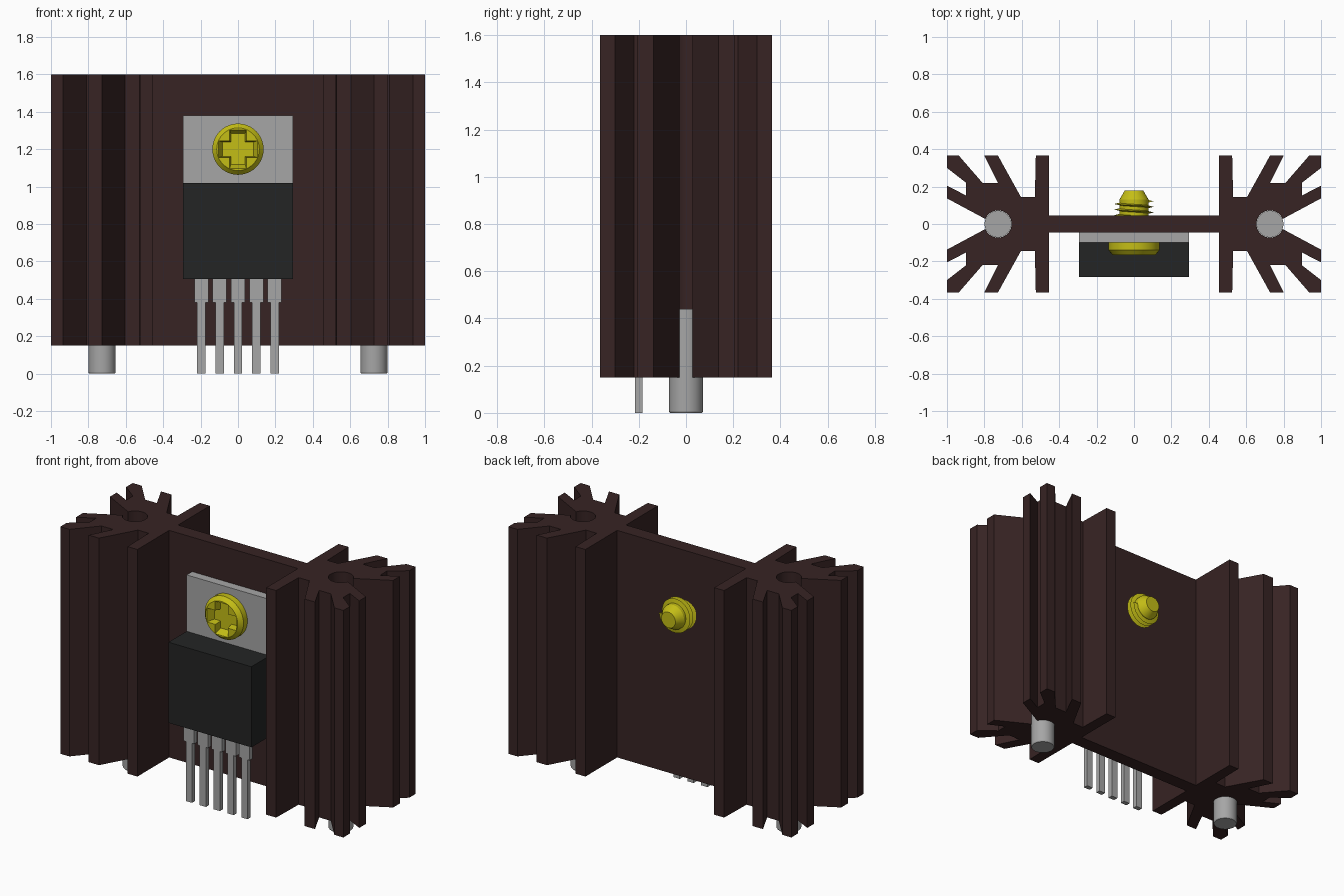
import bpy, bmesh, math
from mathutils import Vector

cube = bpy.data.objects.get("Cube")
if cube:
    bpy.data.objects.remove(cube, do_unlink=True)


def material(name, rgb):
    m = bpy.data.materials.new(name)
    m.use_nodes = True
    m.diffuse_color = (*rgb, 1)
    m.node_tree.nodes["Principled BSDF"].inputs["Base Color"].default_value = (*rgb, 1)
    return m


BROWN = material("dark brown anodised", (0.038, 0.017, 0.017))
METAL = material("bare metal", (0.38, 0.38, 0.38))
BLACK = material("black plastic", (0.017, 0.018, 0.018))
YELLOW = material("yellow zinc", (0.55, 0.51, 0.008))


def finish(bm, name, mat, smooth=False):
    bmesh.ops.recalc_face_normals(bm, faces=bm.faces)
    me = bpy.data.meshes.new(name)
    bm.to_mesh(me)
    bm.free()
    me.materials.append(mat)
    ob = bpy.data.objects.new(name, me)
    bpy.context.collection.objects.link(ob)
    if smooth:
        activate(ob)
        bpy.ops.object.shade_smooth_by_angle(angle=math.radians(30))
    return ob


def activate(ob):
    bpy.ops.object.select_all(action='DESELECT')
    ob.select_set(True)
    bpy.context.view_layer.objects.active = ob


def loft(bm, rings):
    """Join closed rings of points and cap both ends."""
    vs = [[bm.verts.new(p) for p in r] for r in rings]
    n = len(vs[0])
    for a, b in zip(vs, vs[1:]):
        for i in range(n):
            j = (i + 1) % n
            bm.faces.new((a[i], a[j], b[j], b[i]))
    bm.faces.new(vs[0])
    bm.faces.new(vs[-1])


def box(name, mat, x, y, z):
    bm = bmesh.new()
    rect = [(x[0], y[0]), (x[1], y[0]), (x[1], y[1]), (x[0], y[1])]
    loft(bm, [[(px, py, h) for px, py in rect] for h in z])
    return finish(bm, name, mat)


def circle(r, n=32):
    return [(r * math.cos(2 * math.pi * i / n), r * math.sin(2 * math.pi * i / n))
            for i in range(n)]


# Heat sink: quarter outline, mirrored front to back, then turned half round
HX, HR, SLOT = 0.727, 0.073, 0.027
quarter = [(0.455, 0.045), (0.455, 0.365), (0.525, 0.365), (0.53, 0.145),
           (0.605, 0.145), (0.727, 0.365), (0.80, 0.365), (0.727, 0.22),
           (0.81, 0.22), (0.936, 0.365), (1.0, 0.365), (1.0, 0.30),
           (0.897, 0.22), (0.897, 0.152), (1.0, 0.205), (1.0, 0.137)]
a0 = math.asin(SLOT / HR)
arc = [a0 + (2 * math.pi - 2 * a0) * i / 28 for i in range(29)]
hole = [(HX + HR * math.cos(a), HR * math.sin(a)) for a in arc]
half = quarter + hole + [(x, -y) for x, y in reversed(quarter)]
outline = half + [(-x, -y) for x, y in half]
bm = bmesh.new()
loft(bm, [[(x, y, z) for x, y in outline] for z in (0.15, 1.6)])
finish(bm, "heat_sink", BROWN, True)

# Mounting pins, pressed into the slotted holes
for side, sx in (("left", 1), ("right", -1)):
    bm = bmesh.new()
    loft(bm, [[(sx * HX + x, y, z) for x, y in circle(r)]
              for z, r in ((0, 0.068), (0.006, 0.072), (0.44, 0.072))])
    finish(bm, side + "_mounting_pin", METAL, True)

# Transistor: metal tab, plastic body and five stepped legs
box("transistor_tab", METAL, (-0.293, 0.293), (-0.1, -0.045), (0.51, 1.38))
box("transistor_body", BLACK, (-0.293, 0.293), (-0.283, -0.098), (0.505, 1.02))
for i in range(5):
    cx = (i - 2) * 0.098
    bm = bmesh.new()
    steps = [(-0.022, 0), (0.022, 0), (0.022, 0.38), (0.037, 0.38),
             (0.037, 0.52), (-0.037, 0.52), (-0.037, 0.38), (-0.022, 0.38)]
    loft(bm, [[(cx + x, y, z) for x, z in steps] for y in (-0.215, -0.185)])
    finish(bm, f"transistor_leg_{i + 1}", METAL)

# Screw head with a cross recess
SZ = 1.2
bm = bmesh.new()
loft(bm, [[(x, y, SZ + z) for x, z in circle(r, 40)]
          for y, r in ((-0.098, 0.137), (-0.14, 0.137), (-0.166, 0.114))])
head = finish(bm, "screw_head", YELLOW, True)


def cross(length, width, y):
    corner = [(width, width), (width, length), (-width, length)]
    pts = []
    for k in range(4):
        c, s = round(math.cos(k * math.pi / 2)), round(math.sin(k * math.pi / 2))
        pts += [(x * c - z * s, y, SZ + x * s + z * c) for x, z in corner]
    return pts


bm = bmesh.new()
loft(bm, [cross(0.108, 0.046, -0.175), cross(0.083, 0.038, -0.12)])
cutter = finish(bm, "recess_cutter", YELLOW)
cutter.hide_render = True
activate(head)
cut = head.modifiers.new("recess", 'BOOLEAN')
cut.object = cutter
cut.solver = 'EXACT'
# keep the cut ahead of the shading modifier
head.modifiers.move(len(head.modifiers) - 1, 0)
bpy.ops.object.modifier_apply(modifier=cut.name)
bpy.data.objects.remove(cutter, do_unlink=True)

# Screw shank with a tapered tip
bm = bmesh.new()
loft(bm, [[(x, y, SZ + z) for x, z in circle(r)]
          for y, r in ((-0.1, 0.078), (0.13, 0.078), (0.178, 0.05))])
finish(bm, "screw_shank", YELLOW, True)

# Helical thread of thin triangular section
bm = bmesh.new()
rings = []
for i in range(3 * 32 + 1):
    t = 2 * math.pi * i / 32
    y = 0.032 + 0.03 * i / 32
    d = Vector((math.cos(t), 0, math.sin(t)))
    rings.append([d * r + Vector((0, y + dy, SZ))
                  for r, dy in ((0.074, -0.007), (0.105, 0), (0.074, 0.007))])
loft(bm, rings)
finish(bm, "screw_thread", YELLOW, True)
